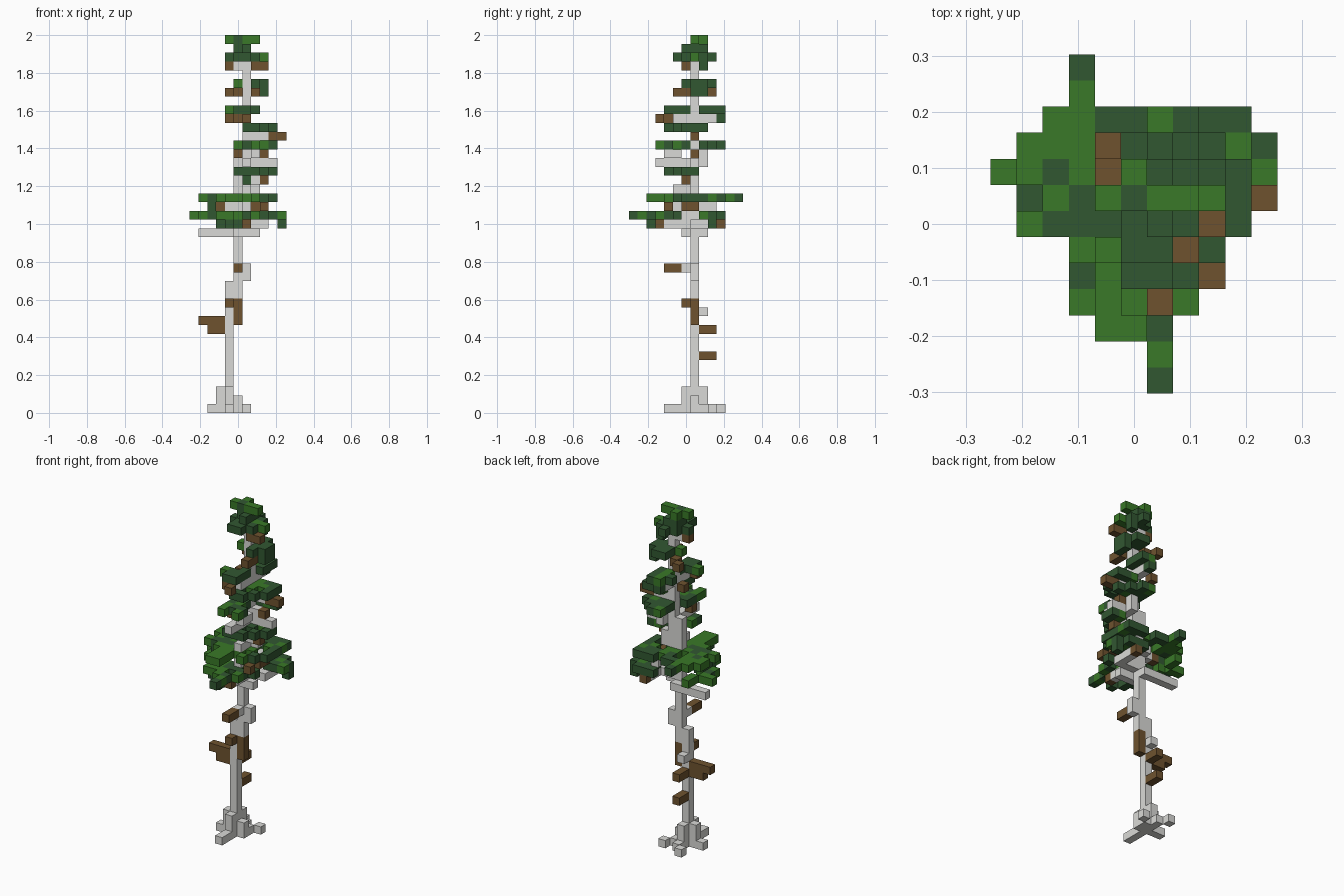
import bpy
import bmesh
from mathutils import Vector

if "Cube" in bpy.data.objects:
    bpy.data.objects.remove(bpy.data.objects["Cube"], do_unlink=True)

UNIT = 2 / 43  # edge of one cube


def material(name, rgb):
    mat = bpy.data.materials.new(name)
    mat.use_nodes = True
    mat.diffuse_color = (*rgb, 1)
    mat.node_tree.nodes["Principled BSDF"].inputs["Base Color"].default_value = (*rgb, 1)
    return mat


MATS = [material("pale_bark", (.7, .7, .68)),
        material("dead_wood", (.158, .086, .028)),
        material("light_leaf", (.041, .19, .021)),
        material("dark_leaf", (.031, .096, .031))]
BARK, WOOD = 0, 1
LEAF = {"L": 2, "D": 3}
AXES = [Vector(a) for a in ((1, 0, 0), (0, 1, 0), (0, 0, 1))]


def build(name, cells):
    """Turn a dict of grid cells into an outer skin of square faces."""
    bm = bmesh.new()
    for cell, colour in cells.items():
        centre = Vector(cell) + AXES[2] / 2
        for k in range(3):
            for sign in (1, -1):
                n = AXES[k] * sign
                if tuple(int(c) for c in Vector(cell) + n) in cells:
                    continue
                u, v = AXES[(k + 1) % 3] / 2, AXES[(k + 2) % 3] / 2 * sign
                mid = centre + n / 2
                corners = (mid - u - v, mid + u - v, mid + u + v, mid - u + v)
                face = bm.faces.new([bm.verts.new(c * UNIT) for c in corners])
                face.material_index = colour
    bmesh.ops.remove_doubles(bm, verts=bm.verts, dist=UNIT / 100)
    mesh = bpy.data.meshes.new(name)
    bm.to_mesh(mesh)
    bm.free()
    for mat in MATS:
        mesh.materials.append(mat)
    bpy.context.collection.objects.link(bpy.data.objects.new(name, mesh))


def run(cells, colour, start, axis="z", count=1):
    """Lay a straight row of cubes."""
    step = AXES["xyz".index(axis)]
    for i in range(count):
        cells[tuple(int(c) for c in Vector(start) + step * i)] = colour


def tier(name, left, back, z, rows):
    """Lay a flat leaf tier from a plan drawn back to front."""
    cells = {}
    for j, row in enumerate(rows.split("/")):
        for i, ch in enumerate(row):
            if ch in LEAF:
                cells[(left + i, back - j, z)] = LEAF[ch]
    build(name, cells)


# Roots, forking at the back
roots = {}
run(roots, BARK, (-3, 1, 0), "x", 4)
run(roots, BARK, (-1, -2, 0), "y", 6)
run(roots, BARK, (-2, 4, 0))
run(roots, BARK, (0, 2, 0))
run(roots, BARK, (1, 3, 0))
for z in (1, 2):
    run(roots, BARK, (-1, 0, z), "y", 3)
    run(roots, BARK, (-2, 1, z))
run(roots, BARK, (0, 1, 1))
build("roots", roots)

# Trunk, stepping sideways as it rises
trunk = {}
run(trunk, BARK, (-1, 1, 3), "z", 12)
run(trunk, BARK, (0, 1, 13), "z", 16)
run(trunk, BARK, (1, 1, 15), "z", 2)
run(trunk, BARK, (1, 1, 25), "z", 16)
build("trunk", trunk)

# Dead stubs on the bare lower trunk
stubs = {}
run(stubs, WOOD, (-1, 2, 6), "y", 2)
run(stubs, WOOD, (-1, 2, 9), "y", 2)
run(stubs, WOOD, (-3, 1, 9), "x", 2)
run(stubs, WOOD, (-4, 1, 10), "x", 3)
run(stubs, WOOD, (0, 1, 10), "z", 3)
run(stubs, WOOD, (-1, 0, 12))
run(stubs, WOOD, (0, -2, 16), "y", 2)
run(stubs, BARK, (0, 0, 16))
run(stubs, BARK, (-1, 2, 11))
build("lower_stubs", stubs)

# Pale limbs inside the crown
limbs = {}
for start, axis, count in [
        ((-4, 2, 20), "x", 5), ((1, 0, 20), "x", 2), ((0, 0, 20), "x", 1),
        ((1, 1, 21), "x", 3), ((1, -2, 21), "y", 3), ((3, 2, 21), "y", 2),
        ((1, 0, 22), "y", 2), ((-1, 1, 23), "x", 4), ((1, -1, 23), "y", 2),
        ((0, 2, 23), "x", 3), ((2, 3, 23), "x", 1), ((1, 1, 24), "x", 1),
        ((2, 1, 25), "z", 2), ((1, -1, 25), "y", 2), ((2, 0, 26), "x", 1),
        ((1, -3, 28), "y", 4), ((2, 1, 28), "x", 3), ((2, 2, 28), "x", 1),
        ((2, -2, 29), "y", 2), ((2, 1, 29), "y", 2),
        ((2, 1, 31), "x", 2), ((1, -1, 33), "y", 5), ((0, 1, 39), "x", 1)]:
    run(limbs, BARK, start, axis, count)
build("crown_limbs", limbs)

# Brown branch ends inside the crown
twigs = {}
for start, axis, count in [
        ((1, -3, 21), "x", 1), ((3, 4, 21), "x", 1), ((-2, 1, 23), "x", 1),
        ((2, 0, 23), "x", 2), ((3, 1, 23), "x", 1), ((3, -2, 23), "x", 1),
        ((3, 0, 26), "x", 1), ((0, -1, 29), "x", 1), ((3, 1, 29), "x", 1),
        ((4, 1, 31), "x", 2), ((1, -3, 33), "x", 1), ((0, -2, 33), "x", 1),
        ((-1, 2, 33), "x", 1), ((-1, 3, 36), "x", 1), ((0, 2, 36), "x", 1),
        ((2, -1, 36), "y", 2), ((-1, 1, 39), "x", 1), ((2, 0, 39), "x", 2)]:
    run(twigs, WOOD, start, axis, count)
build("crown_twigs", twigs)

# Leaf tiers from bottom to top
tier("skirt_drip_front", -2, -2, 21, "DD/ D/  D")
tier("skirt_drip_side", 5, 3, 21, "D")
tier("lower_skirt", -5, 4, 22,
     "  L    DDD/  L     DLD/LL      DDL/ DL/ LDD/   LLDL D/"
     "   DLDDD/   LLL L/     LD/      L/      D")
tier("skirt_link", -3, 1, 23, "D/D")
tier("upper_skirt", -4, 6, 24,
     "  D/  L/ LLDD DDD/LLL DLDDL/LDL LL LD/ LDL    D/"
     "LDDDL L D/  LLLL D/   LL L/   LL/   LL")
tier("small_tuft", 1, 0, 26, "D")
tier("front_tier", 0, 1, 27, "   LD/  D D/LD D/DDD")
tier("middle_tier", 0, 4, 30, " LD/ DDD/ DDLD//DD/DL/LDD/L L")
tier("side_tier", 1, 2, 32, " LDD/ LLD/ L D/D D/DD")
tier("back_tuft", 1, 4, 33, "D")
tier("split_tier", -1, 4, 34, "  LD/ DLD/  LD//  D/LDD/ DD")
tier("high_tuft", 3, 2, 36, "D/D")
tier("high_tier", 0, 3, 37, " DD/ DDD/L DD/  D")
tier("cap_drip", 2, 2, 39, "D")
tier("cap_lower", -1, 3, 40, "  D/ DDD/DD LL/ DDD/ DD")
tier("cap_middle", 0, 2, 41, "DD/DD/ D")
tier("cap_top", -1, 2, 42, " L/LDLL")
